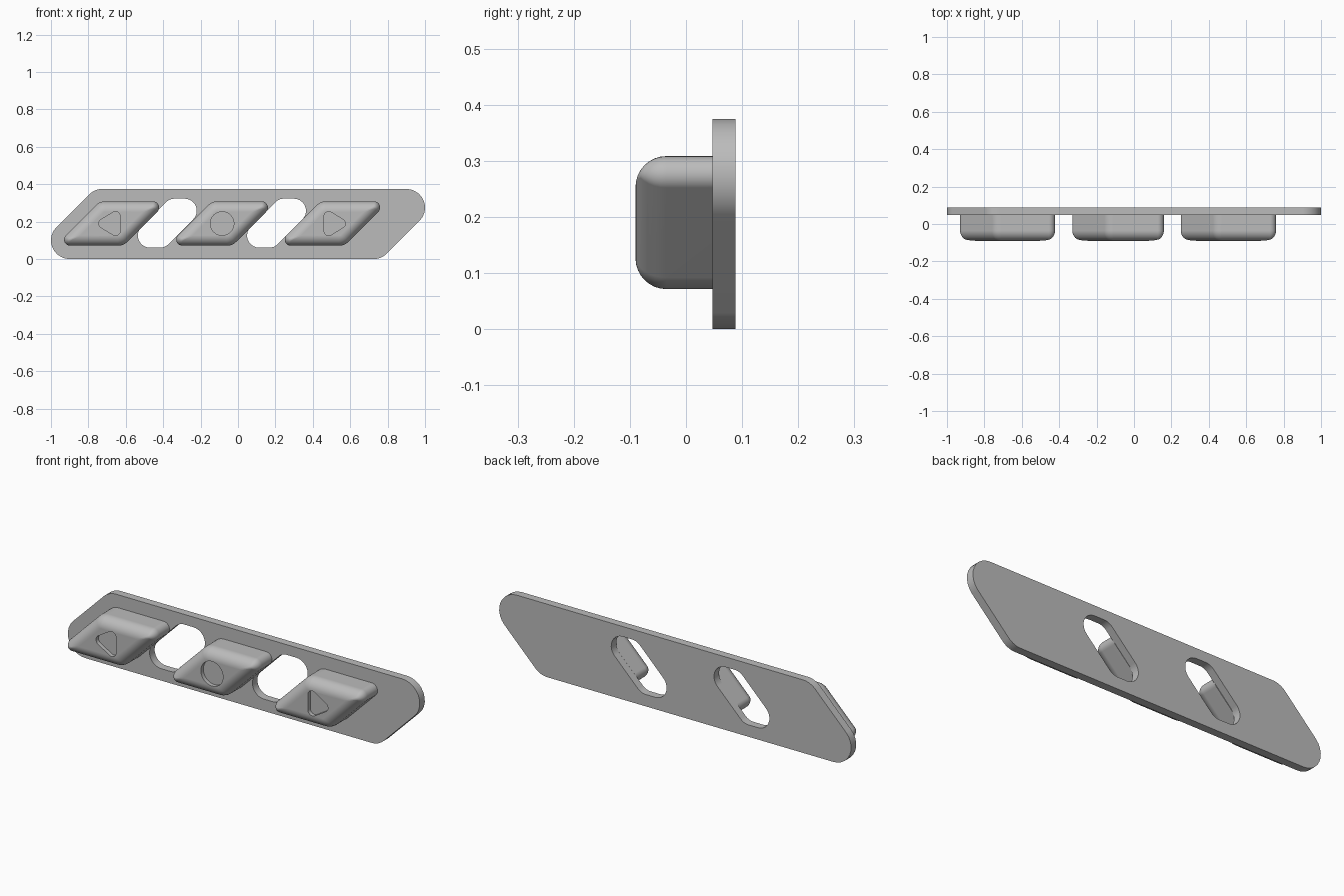
import bpy, bmesh, math
from mathutils import Vector

cube = bpy.data.objects.get("Cube")
if cube:
    bpy.data.objects.remove(cube, do_unlink=True)

grey = bpy.data.materials.new("light grey")
grey.use_nodes = True
grey.diffuse_color = (0.5, 0.5, 0.5, 1)
grey.node_tree.nodes["Principled BSDF"].inputs["Base Color"].default_value = (0.5, 0.5, 0.5, 1)

PLATE_BACK, PLATE_FRONT, BUTTON_FRONT = 0.088, 0.047, -0.09


def rounded(corners, radii, steps=10):
    """Round each corner of a convex counter-clockwise (x, z) polygon."""
    pts = []
    n = len(corners)
    for i, r in enumerate(radii):
        p = Vector(corners[i])
        a = (Vector(corners[i - 1]) - p).normalized()
        b = (Vector(corners[(i + 1) % n]) - p).normalized()
        half = a.angle(b) / 2
        centre = p + (a + b).normalized() * (r / math.sin(half))
        start = p + a * (r / math.tan(half)) - centre
        sweep = math.pi - 2 * half
        for k in range(steps + 1):
            t = sweep * k / steps
            c, s = math.cos(t), math.sin(t)
            pts.append((centre.x + start.x * c - start.y * s,
                        centre.y + start.x * s + start.y * c))
    return pts


def slanted(cx, cz, width, height, acute, obtuse, inset=0.0):
    """Rounded 45 degree parallelogram with the given overall width."""
    half_h = height / 2 - inset
    reach = width / 2 + math.sqrt(2) * acute - inset * (1 + math.sqrt(2))
    inner = reach - 2 * half_h
    corners = [(cx - reach, cz - half_h), (cx + inner, cz - half_h),
               (cx + reach, cz + half_h), (cx - inner, cz + half_h)]
    ra, ro = max(acute - inset, 0.004), max(obtuse - inset, 0.004)
    return rounded(corners, (ra, ro, ra, ro))


def loft(name, rings):
    """Skin a stack of (y, outline) rings from back to front and cap the ends."""
    bm = bmesh.new()
    loops = [[bm.verts.new((x, y, z)) for x, z in pts] for y, pts in rings]
    for lo, hi in zip(loops, loops[1:]):
        for i in range(len(lo)):
            j = (i + 1) % len(lo)
            bm.faces.new((lo[i], lo[j], hi[j], hi[i]))
    bm.faces.new(loops[0])
    bm.faces.new(loops[-1])
    bmesh.ops.recalc_face_normals(bm, faces=bm.faces)
    mesh = bpy.data.meshes.new(name)
    bm.to_mesh(mesh)
    bm.free()
    mesh.materials.append(grey)
    obj = bpy.data.objects.new(name, mesh)
    bpy.context.collection.objects.link(obj)
    return obj


def activate(obj):
    bpy.ops.object.select_all(action='DESELECT')
    obj.select_set(True)
    bpy.context.view_layer.objects.active = obj


def cut(obj, outline, y0, y1):
    """Cut a straight pocket of the given outline between two depths."""
    cutter = loft("cutter", [(y0, outline), (y1, outline)])
    cutter.hide_render = True
    mod = obj.modifiers.new("cut", 'BOOLEAN')
    mod.operation, mod.solver, mod.object = 'DIFFERENCE', 'EXACT', cutter
    activate(obj)
    bpy.ops.object.modifier_apply(modifier=mod.name)
    bpy.data.objects.remove(cutter, do_unlink=True)


def finish(obj):
    activate(obj)
    bpy.ops.object.shade_smooth_by_angle(angle=math.radians(35))
    mod = obj.modifiers.new("flat normals", 'WEIGHTED_NORMAL')
    mod.keep_sharp = True


# Backing plate with two slanted slots
plate_shape = slanted(0, 0.1875, 2.0, 0.375, 0.1, 0.1)
plate = loft("backing_plate", [(PLATE_BACK, plate_shape), (PLATE_FRONT, plate_shape)])
for cx in (-0.378, 0.206):
    cut(plate, slanted(cx, 0.192, 0.315, 0.262, 0.065, 0.065), -0.02, 0.15)
finish(plate)


# Button symbols: a triangle pointing either way, and a circle
def triangle(cx, cz, way):
    corners = [(cx - way * 0.055, cz - way * 0.0835), (cx + way * 0.082, cz),
               (cx - way * 0.055, cz + way * 0.0835)]
    return rounded(corners, (0.025,) * 3)


def circle(cx, cz, r=0.063, n=48):
    return [(cx + r * math.cos(math.tau * i / n), cz + r * math.sin(math.tau * i / n))
            for i in range(n)]


# Buttons with filleted front edges and engraved symbols
FILLET, STEPS, MID = 0.055, 8, 0.19
buttons = [("left_pointing_button", -0.676, 0.508, triangle(-0.685, MID, -1)),
           ("round_symbol_button", -0.085, 0.49, circle(-0.085, MID)),
           ("right_pointing_button", 0.505, 0.51, triangle(0.515, MID, 1))]
for name, cx, width, symbol in buttons:
    rings = [(PLATE_FRONT + 0.002, slanted(cx, MID, width, 0.237, 0.033, 0.07))]
    for k in range(STEPS + 1):
        t = math.pi / 2 * k / STEPS
        rings.append((BUTTON_FRONT + FILLET * (1 - math.sin(t)),
                      slanted(cx, MID, width, 0.237, 0.033, 0.07,
                              FILLET * (1 - math.cos(t)))))
    button = loft(name, rings)
    cut(button, symbol, BUTTON_FRONT + 0.02, BUTTON_FRONT - 0.05)
    finish(button)
